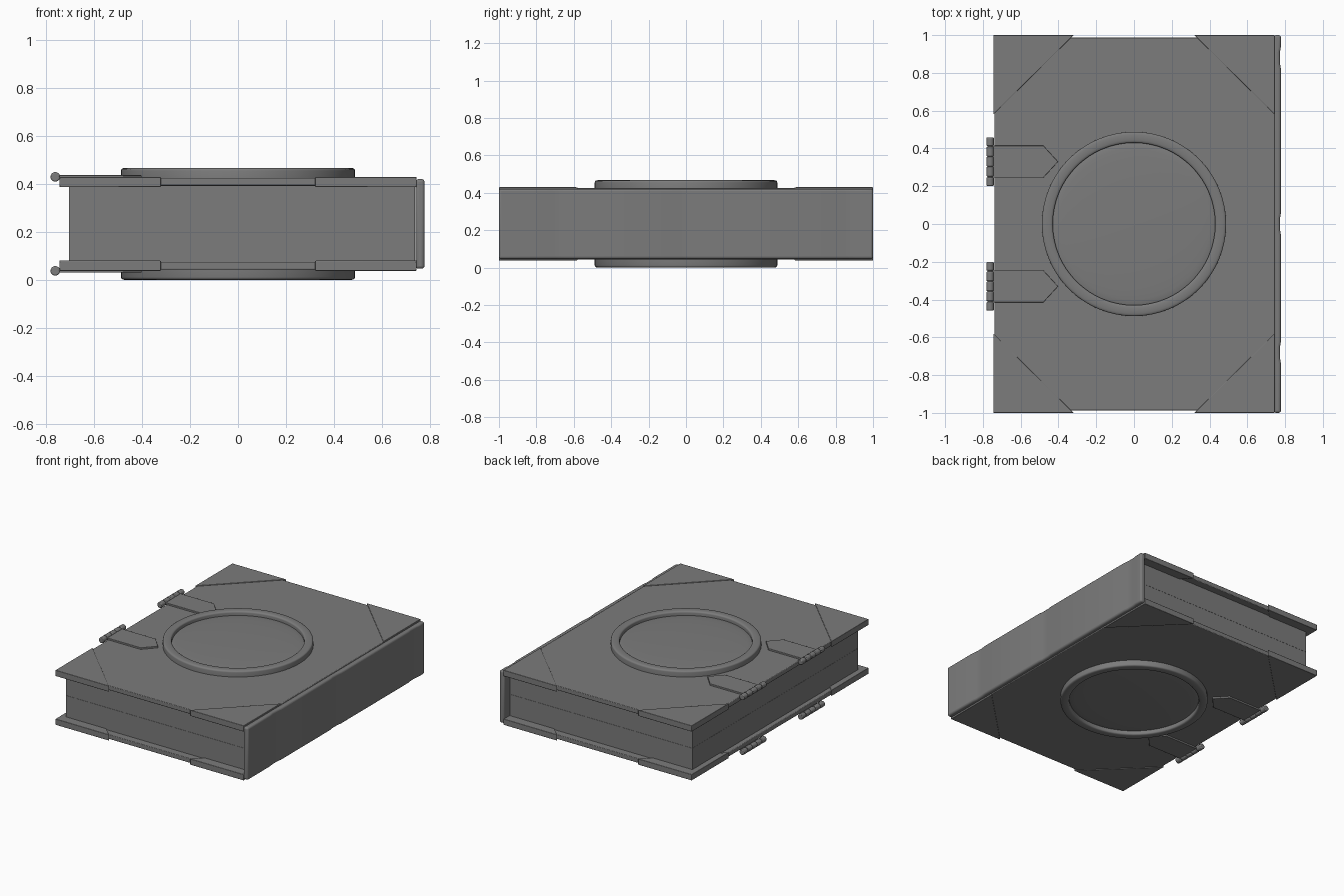
import bpy, bmesh, math

if "Cube" in bpy.data.objects:
    bpy.data.objects.remove(bpy.data.objects["Cube"])

MID = 0.234  # height of the book's plane of symmetry
DARK = bpy.data.materials.new("dark_leather")
DARK.diffuse_color = (0.2, 0.2, 0.2, 1)
DARK.use_nodes = True
DARK.node_tree.nodes["Principled BSDF"].inputs["Base Color"].default_value = DARK.diffuse_color


def finish(obj, bevel=0.0, segments=2, angle=35):
    bpy.ops.object.select_all(action='DESELECT')
    bpy.context.view_layer.objects.active = obj
    obj.select_set(True)
    obj.data.materials.append(DARK)
    if bevel:
        m = obj.modifiers.new("bevel", 'BEVEL')
        m.width, m.segments = bevel, segments
        m.limit_method = 'ANGLE'
    bpy.ops.object.shade_smooth_by_angle(angle=math.radians(angle))
    return obj


def to_object(name, bm):
    bmesh.ops.recalc_face_normals(bm, faces=bm.faces)
    mesh = bpy.data.meshes.new(name)
    bm.to_mesh(mesh)
    bm.free()
    obj = bpy.data.objects.new(name, mesh)
    bpy.context.collection.objects.link(obj)
    return obj


def prism(name, outline, z0, z1, bevel=0.0, segments=2):
    bm = bmesh.new()
    face = bm.faces.new([bm.verts.new((x, y, z0)) for x, y in outline])
    top = bmesh.ops.extrude_face_region(bm, geom=[face])["geom"]
    verts = [g for g in top if isinstance(g, bmesh.types.BMVert)]
    bmesh.ops.translate(bm, vec=(0, 0, z1 - z0), verts=verts)
    return finish(to_object(name, bm), bevel, segments)


def box(name, x0, x1, y0, y1, z0, z1, bevel=0.0):
    return prism(name, [(x0, y0), (x1, y0), (x1, y1), (x0, y1)], z0, z1, bevel)


def lathe(name, profile, side, steps=64):
    bm = bmesh.new()
    vs = [bm.verts.new((r, 0, MID + side * h)) for r, h in profile]
    es = [bm.edges.new(p) for p in zip(vs, vs[1:])]
    bmesh.ops.spin(bm, geom=vs + es, cent=(0, 0, 0), axis=(0, 0, 1),
                   angle=2 * math.pi, steps=steps, use_duplicate=False)
    bmesh.ops.remove_doubles(bm, verts=bm.verts, dist=1e-5)
    return finish(to_object(name, bm), angle=50)


def rod(name, radius, length, y, z, bevel=0.0):
    bpy.ops.mesh.primitive_cylinder_add(
        vertices=20, radius=radius, depth=length, rotation=(math.pi / 2, 0, 0),
        location=(-0.762, y, z))
    bpy.context.object.name = name
    finish(bpy.context.object, bevel)


# page block in two halves with a fine parting line
box("lower_pages", -0.705, 0.738, -0.935, 0.935, 0.075, MID - 0.0005)
box("upper_pages", -0.705, 0.738, -0.935, 0.935, MID + 0.0005, 0.395)

# spine with shallow worn dips along its outer face
outline = [(0.741, -1.0), (0.778, -1.0)]
for y in (-0.68, 0.0, 0.88):
    outline += [(0.778, y - 0.06), (0.773, y - 0.03), (0.773, y + 0.03), (0.778, y + 0.06)]
outline += [(0.778, 1.0), (0.741, 1.0)]
prism("spine", outline, MID - 0.187, MID + 0.187, 0.012, 3)

for side, label in ((1, "front"), (-1, "back")):
    def span(a, b):
        return tuple(sorted((MID + side * a, MID + side * b)))

    # cover board
    box(label + "_cover", -0.738, 0.745, -0.988, 0.988, *span(0.159, 0.191), 0.004)

    # corner guards wrapping the board
    for sx in (-1, 1):
        for sy in (-1, 1):
            prism(label + "_corner_guard",
                  [(sx * 0.745, sy * 1.0), (sx * 0.32, sy * 1.0), (sx * 0.745, sy * 0.58)],
                  *span(0.153, 0.196), 0.003)

    # raised round frame and its shallow domed centre
    tube = [(0.488, 0.185)]
    for i in range(9):
        t = math.pi * i / 8
        c, s = math.cos(t), math.sin(t)
        tube.append((0.459 + 0.029 * math.copysign(abs(c) ** 0.7, c), 0.222 + 0.012 * abs(s) ** 0.7))
    tube.append((0.43, 0.185))
    lathe(label + "_medallion_frame", tube, side)
    dome = [(0.432 * math.sin(math.pi / 2 * i / 8),
             0.203 + 0.014 * math.cos(math.pi / 2 * i / 8)) for i in range(9)]
    lathe(label + "_medallion_dome", dome, side)

    # clasps: pointed strap plus a knuckled barrel
    for sy in (-1, 1):
        yc = sy * 0.33
        z = MID + side * 0.196
        prism(label + "_clasp_strap",
              [(-0.76, yc - 0.085), (-0.48, yc - 0.085), (-0.402, yc),
               (-0.48, yc + 0.085), (-0.76, yc + 0.085)], *span(0.188, 0.203), 0.002)
        for off, length in ((-0.106, 0.045), (-0.053, 0.05), (0, 0.05), (0.053, 0.05), (0.106, 0.045)):
            rod(label + "_clasp_knuckle", 0.02, length, yc + off, z, 0.005)
        rod(label + "_clasp_pin", 0.014, 0.24, yc, z)
